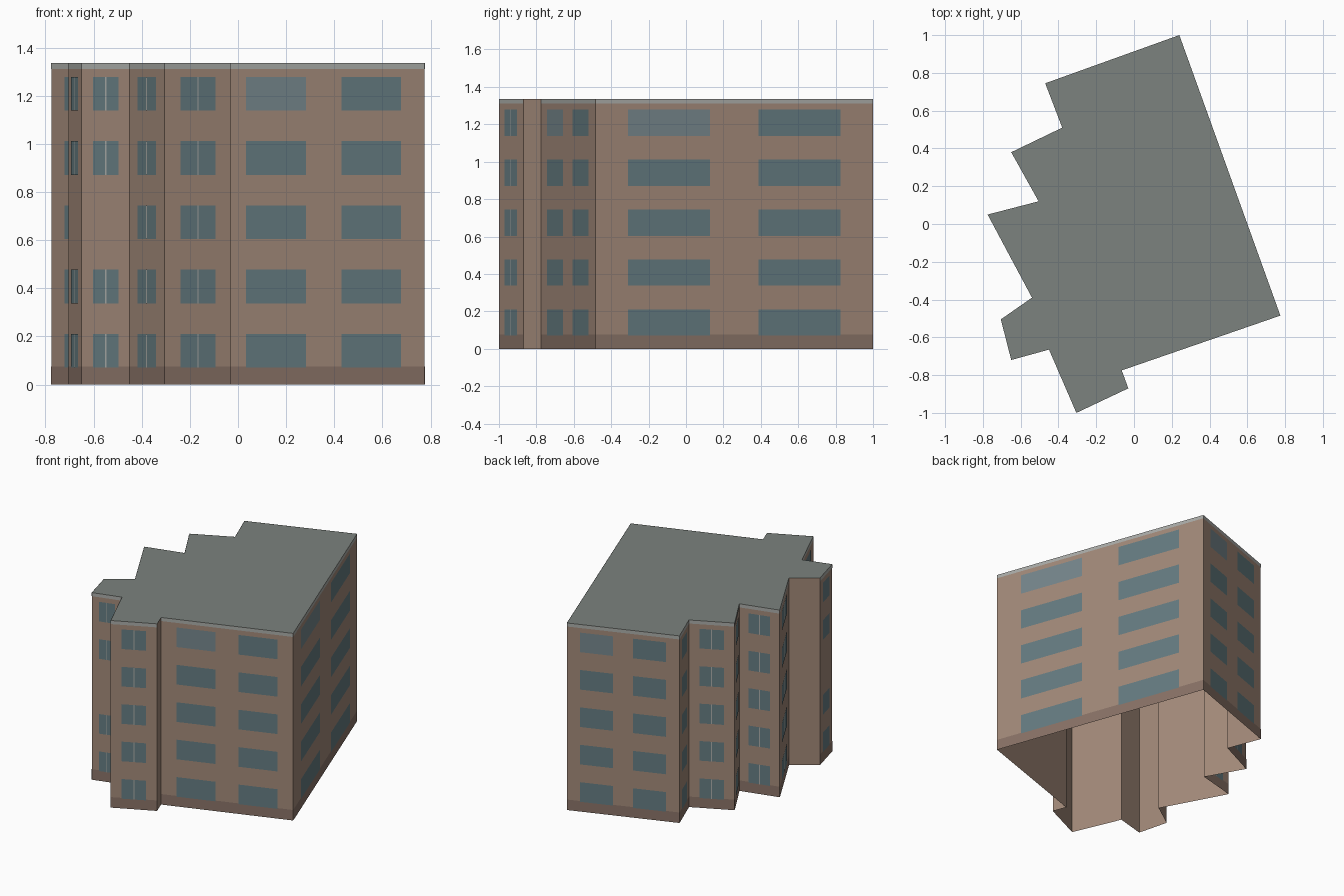
import bpy
from mathutils import Vector

if "Cube" in bpy.data.objects:
    bpy.data.objects.remove(bpy.data.objects["Cube"])

H = 1.335          # total height
FLOORS = 5
STOREY = H / FLOORS


def material(name, rgb):
    m = bpy.data.materials.new(name)
    m.diffuse_color = (*rgb, 1)
    m.use_nodes = True
    m.node_tree.nodes["Principled BSDF"].inputs["Base Color"].default_value = m.diffuse_color
    return m


BRICK = material("brick", (0.36, 0.25, 0.19))
PLINTH = material("plinth", (0.25, 0.17, 0.135))
GLASS = material("glass", (0.13, 0.20, 0.22))
PALE_GLASS = material("pale_glass", (0.18, 0.24, 0.26))
TRIM = material("trim", (0.40, 0.41, 0.39))
ROOF = material("roof", (0.20, 0.225, 0.21))

# Footprint corners, counter-clockwise; each has the style of the wall that starts there
FOOTPRINT = [
    (-0.065, -0.775, "wide"), (0.775, -0.485, "wide"), (0.24, 1.0, "wide"),
    (-0.47, 0.745, "narrow"), (-0.38, 0.51, "narrow"), (-0.65, 0.38, "narrow"),
    (-0.505, 0.12, "narrow"), (-0.775, 0.05, "narrow"), (-0.54, -0.39, "plain"),
    (-0.705, -0.505, "wing"), (-0.65, -0.72, "wing"), (-0.45, -0.665, "narrow"),
    (-0.305, -1.0, "narrow"), (-0.03, -0.87, "plain"),
]


def add_mesh(name, quads, mat):
    """Make one object out of a list of polygons."""
    verts, faces = [], []
    for q in quads:
        faces.append(range(len(verts), len(verts) + len(q)))
        verts.extend(q)
    me = bpy.data.meshes.new(name)
    me.from_pydata(verts, [], [list(f) for f in faces])
    me.materials.append(mat)
    ob = bpy.data.objects.new(name, me)
    bpy.context.collection.objects.link(ob)


def panel(a, b, u0, u1, z0, z1, off=0.0):
    """Upright rectangle on wall a-b between fractions u0 and u1, pushed out by off."""
    d = (b - a).normalized()
    n = Vector((d.y, -d.x)) * off
    p, q = a.lerp(b, u0) + n, a.lerp(b, u1) + n
    return [(p.x, p.y, z0), (q.x, q.y, z0), (q.x, q.y, z1), (p.x, p.y, z1)]


walls, plinth, trim, glass, pale, mullions = [], [], [], [], [], []
for i, (x, y, style) in enumerate(FOOTPRINT):
    nx, ny, _ = FOOTPRINT[(i + 1) % len(FOOTPRINT)]
    a, b = Vector((x, y)), Vector((nx, ny))
    walls.append(panel(a, b, 0, 1, 0, H))
    if style == "plain":
        continue
    plinth.append(panel(a, b, 0, 1, 0, 0.075, 0.001))
    trim.append(panel(a, b, 0, 1, 1.31, H, 0.001))
    spans = [(0.117, 0.412), (0.588, 0.882)] if style == "wide" else [(0.236, 0.764)]
    for f in range(FLOORS):
        if style == "wing" and f == 2:      # middle floor of the wing is blank
            continue
        z0, z1 = f * STOREY + 0.07, f * STOREY + 0.21
        for k, (u0, u1) in enumerate(spans):
            is_pale = style == "wide" and f == FLOORS - 1 and k == 0
            (pale if is_pale else glass).append(panel(a, b, u0, u1, z0, z1, 0.002))
        if style != "wide":
            w = 0.003 / (b - a).length
            mullions.append(panel(a, b, 0.5 - w, 0.5 + w, z0, z1, 0.003))

# Shell, open underneath
add_mesh("walls", walls, BRICK)
add_mesh("roof", [[(x, y, H) for x, y, _ in FOOTPRINT]], ROOF)
# Facade details
add_mesh("plinth_band", plinth, PLINTH)
add_mesh("roof_trim", trim, TRIM)
add_mesh("windows", glass, GLASS)
add_mesh("pale_windows", pale, PALE_GLASS)
add_mesh("window_mullions", mullions, TRIM)
